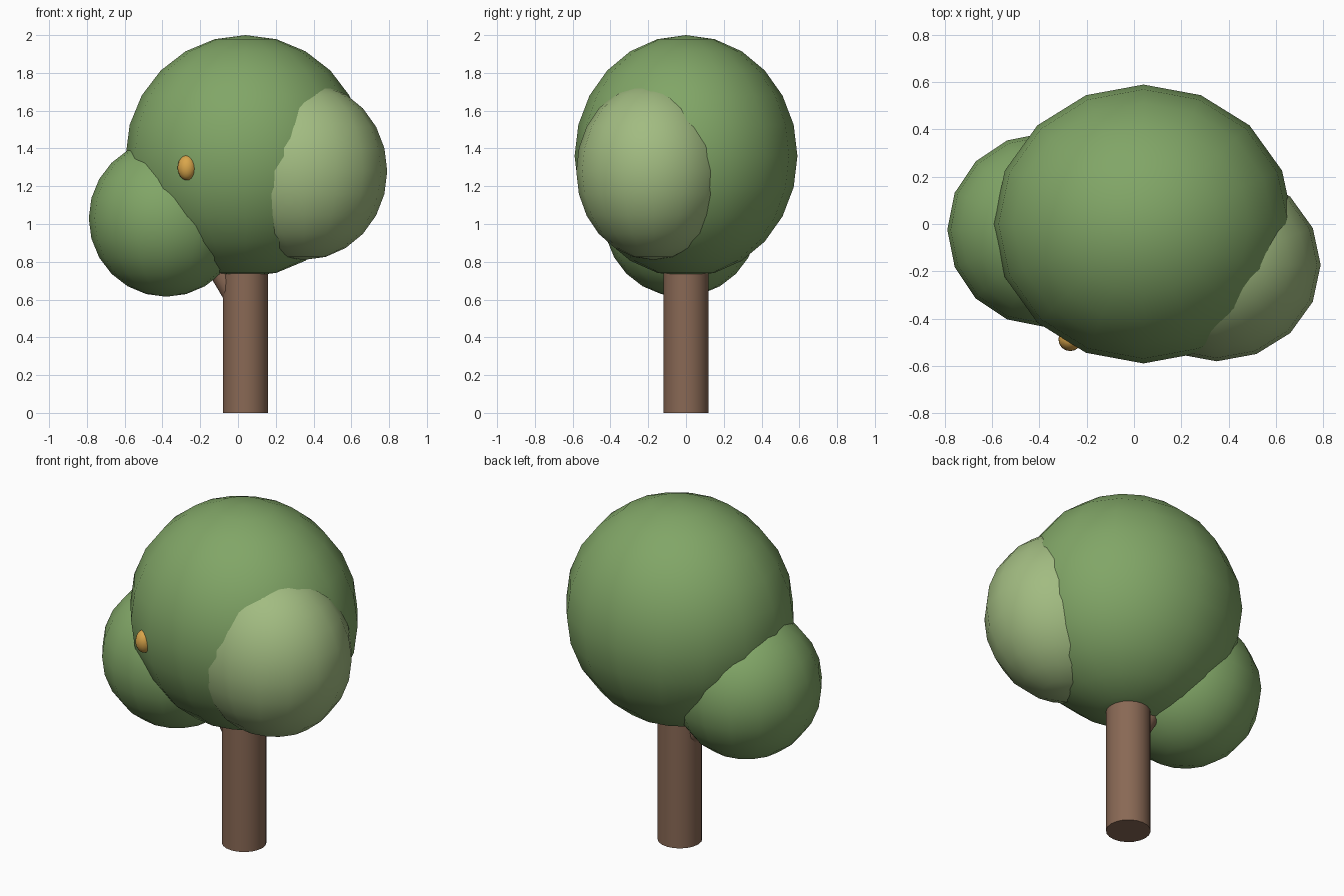
import bpy
from mathutils import Vector

if "Cube" in bpy.data.objects:
    bpy.data.objects.remove(bpy.data.objects["Cube"])


def material(name, rgb):
    m = bpy.data.materials.new(name)
    m.diffuse_color = (*rgb, 1)
    m.use_nodes = True
    m.node_tree.nodes["Principled BSDF"].inputs["Base Color"].default_value = m.diffuse_color
    return m


BARK = material("bark", (0.25, 0.14, 0.09))
LEAF = material("leaf", (0.22, 0.38, 0.135))
LIGHT_LEAF = material("light_leaf", (0.36, 0.50, 0.22))
FRUIT = material("fruit", (0.70, 0.38, 0.07))


def blob(name, centre, radii, mat, segments=16, rings=12):
    bpy.ops.mesh.primitive_uv_sphere_add(segments=segments, ring_count=rings, radius=1, location=centre)
    o = bpy.context.object
    o.name = name
    o.scale = radii
    bpy.ops.object.transform_apply(location=False, rotation=False, scale=True)
    bpy.ops.object.shade_smooth()
    o.data.materials.append(mat)


def limb(name, start, end, r1, r2, sides):
    a, b = Vector(start), Vector(end)
    bpy.ops.mesh.primitive_cone_add(vertices=sides, radius1=r1, radius2=r2,
                                    depth=(b - a).length, location=(a + b) / 2)
    o = bpy.context.object
    o.name = name
    o.rotation_euler = (b - a).to_track_quat('Z', 'Y').to_euler()
    bpy.ops.object.shade_smooth_by_angle()
    o.data.materials.append(BARK)


# Trunk and the short branch into the left foliage
limb("trunk", (0.04, 0, 0), (0.04, 0, 0.90), 0.12, 0.12, 20)
limb("branch", (0.01, 0, 0.575), (-0.27, 0, 1.03), 0.06, 0.05, 12)

# Foliage
blob("main_crown", (0.04, 0, 1.36), (0.635, 0.59, 0.64), LEAF)
blob("left_foliage", (-0.38, -0.025, 1.03), (0.41, 0.41, 0.415), LEAF)
blob("right_foliage", (0.35, -0.173, 1.28), (0.44, 0.408, 0.47), LIGHT_LEAF)

# Single fruit on the front
blob("fruit", (-0.27, -0.488, 1.298), (0.05, 0.05, 0.066), FRUIT)
